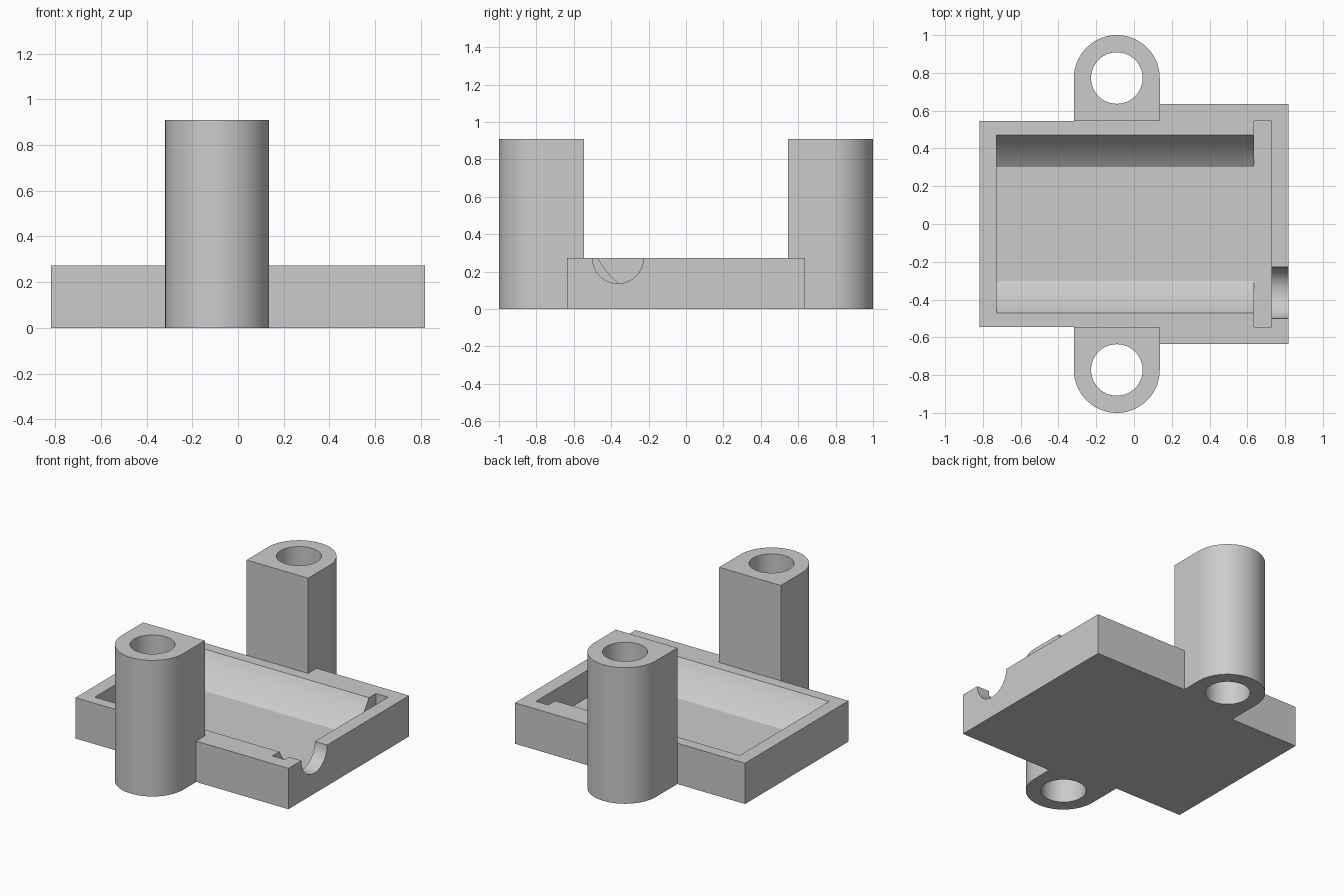
import bpy, bmesh
from math import pi, sin, cos, asin, acos

if "Cube" in bpy.data.objects:
    bpy.data.objects.remove(bpy.data.objects["Cube"], do_unlink=True)

U = 1 / 11          # design module: the model is 22 modules long

grey = bpy.data.materials.new("plain grey")
grey.use_nodes = True
grey.diffuse_color = (0.6, 0.6, 0.6, 1)
grey.node_tree.nodes["Principled BSDF"].inputs["Base Color"].default_value = (0.6, 0.6, 0.6, 1)


def arc(cx, cy, r, a0, a1, n):
    return [(cx + r * cos(a0 + (a1 - a0) * i / n), cy + r * sin(a0 + (a1 - a0) * i / n))
            for i in range(n + 1)]


def prism(name, outline, lo, hi, axis="z"):
    """Extrude an outline (in modules) along z, or a (y, z) outline along x."""
    bm = bmesh.new()
    place = (lambda a, b, t: (a * U, b * U, t * U)) if axis == "z" else \
            (lambda a, b, t: (t * U, a * U, b * U))
    face = bm.faces.new([bm.verts.new(place(a, b, lo)) for a, b in outline])
    new = bmesh.ops.extrude_face_region(bm, geom=[face])["geom"]
    shift = place(0, 0, hi - lo)
    bmesh.ops.translate(bm, vec=shift, verts=[g for g in new if isinstance(g, bmesh.types.BMVert)])
    bmesh.ops.recalc_face_normals(bm, faces=bm.faces)
    mesh = bpy.data.meshes.new(name)
    bm.to_mesh(mesh)
    bm.free()
    mesh.materials.append(grey)
    obj = bpy.data.objects.new(name, mesh)
    bpy.context.collection.objects.link(obj)
    return obj


def cut(obj, cutter):
    mod = obj.modifiers.new("cut", "BOOLEAN")
    mod.operation, mod.solver, mod.object = "DIFFERENCE", "EXACT", cutter
    bpy.context.view_layer.objects.active = obj
    bpy.ops.object.modifier_apply(modifier=mod.name)
    bpy.data.objects.remove(cutter, do_unlink=True)


def finish(obj):
    bpy.ops.object.select_all(action="DESELECT")
    obj.select_set(True)
    bpy.context.view_layer.objects.active = obj
    bpy.ops.object.shade_smooth_by_angle()


# Tray: narrow at the left, wider at the right
half = [(-9, 6), (1.5, 6), (1.5, 7), (9, 7)]
tray = prism("tray", half + [(x, -y) for x, y in reversed(half)], 0, 3)

# Trough: cylindrical sides with a flattened floor
start = asin(5 / 6)
trough = arc(0, 6, 6, -start, -pi + start, 1)
right = arc(0, 6, 6, -0.3, -start, 24)
left = [(-y, z) for y, z in reversed(right)]
cut(tray, prism("trough_cutter", right + left, -8, 7.5, "x"))

# Cross slot at the right end of the trough
cut(tray, prism("slot_cutter", [(7, -6), (8, -6), (8, 6), (7, 6)], 1, 4))

# Round cable notch in the right wall
cut(tray, prism("notch_cutter", arc(-4, 3, 1.5, 0, 2 * pi, 64)[:-1], 7.5, 10, "x"))
finish(tray)

# Two tall D-shaped posts with a through hole
for name, side in (("front_post", -1), ("back_post", 1)):
    shape = [(-3.5, 6), (1.5, 6)] + arc(-1, 8.5, 2.5, 0, pi, 48)
    post = prism(name, [(x, side * y) for x, y in shape], 0, 10)
    hole = arc(-1, side * 8.5, 1.5, 0, 2 * pi, 64)[:-1]
    cut(post, prism("hole_cutter", hole, -1, 11))
    finish(post)
